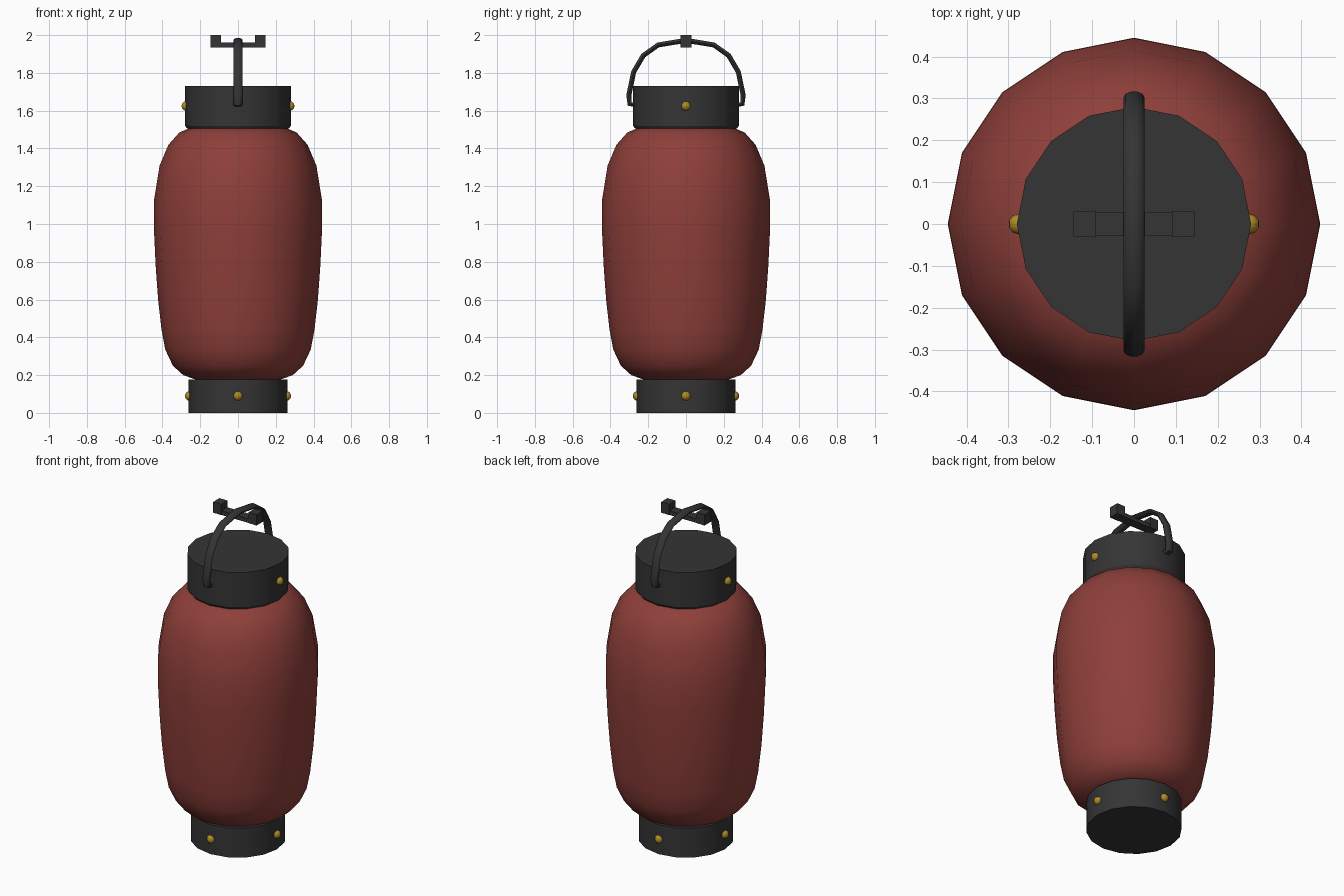
import bpy, bmesh, math
from mathutils import Vector

if "Cube" in bpy.data.objects:
    bpy.data.objects.remove(bpy.data.objects["Cube"])


def material(name, rgb):
    m = bpy.data.materials.new(name)
    m.diffuse_color = (*rgb, 1)
    m.use_nodes = True
    m.node_tree.nodes["Principled BSDF"].inputs["Base Color"].default_value = m.diffuse_color
    return m


RED = material("red paper", (0.27, 0.05, 0.042))
BLACK = material("black lacquer", (0.035, 0.035, 0.035))
GOLD = material("gold", (0.42, 0.25, 0.02))


def finish(bm, name, mat, angle=None):
    bmesh.ops.recalc_face_normals(bm, faces=bm.faces)
    me = bpy.data.meshes.new(name)
    bm.to_mesh(me)
    bm.free()
    ob = bpy.data.objects.new(name, me)
    bpy.context.collection.objects.link(ob)
    me.materials.append(mat)
    if angle:
        bpy.ops.object.select_all(action='DESELECT')
        ob.select_set(True)
        bpy.context.view_layer.objects.active = ob
        bpy.ops.object.shade_smooth_by_angle(angle=math.radians(angle))
    return ob


def skin(rings, name, mat, angle):
    """Joins equal rings of points into a closed, capped solid."""
    bm = bmesh.new()
    vs = [[bm.verts.new(p) for p in ring] for ring in rings]
    n = len(vs[0])
    for a, b in zip(vs, vs[1:]):
        for i in range(n):
            j = (i + 1) % n
            bm.faces.new((a[i], a[j], b[j], b[i]))
    bm.faces.new(vs[0])
    bm.faces.new(vs[-1])
    return finish(bm, name, mat, angle)


def lathe(profile, name, mat, angle, n=16):
    turn = [math.tau * i / n for i in range(n)]
    return skin([[(r * math.cos(a), r * math.sin(a), z) for a in turn]
                 for r, z in profile], name, mat, angle)


def box(name, lo, hi):
    bm = bmesh.new()
    bmesh.ops.create_cube(bm, size=1)
    for v in bm.verts:
        v.co = [l + (h - l) * (c + 0.5) for l, h, c in zip(lo, hi, v.co)]
    return finish(bm, name, BLACK)


def stud(name, x, y, z):
    bm = bmesh.new()
    bmesh.ops.create_uvsphere(bm, u_segments=10, v_segments=8, radius=0.025)
    bmesh.ops.translate(bm, verts=bm.verts, vec=(x, y, z))
    finish(bm, name, GOLD, 60)


# Paper body
lathe([(0.22, 0.175), (0.29, 0.20), (0.345, 0.25), (0.385, 0.335), (0.405, 0.44),
       (0.423, 0.60), (0.436, 0.78), (0.445, 0.97), (0.444, 1.13), (0.415, 1.31),
       (0.368, 1.42), (0.31, 1.485), (0.24, 1.515)], "paper_body", RED, 60)

# Lacquered end caps
lathe([(0.262, 0), (0.262, 0.178)], "bottom_cap", BLACK, 30)
lathe([(0.27, 1.505), (0.28, 1.52), (0.28, 1.73)], "top_cap", BLACK, 30)

# Gold studs
for s in (-1, 1):
    stud("top_stud", s * 0.275, 0, 1.625)
    stud("bottom_stud", s * 0.257, 0, 0.09)
    stud("bottom_stud", 0, s * 0.257, 0.09)

# Arched handle: flattened tube swept in the y-z plane
half = [(0.265, 1.632), (0.298, 1.635), (0.303, 1.68), (0.277, 1.805),
        (0.226, 1.892), (0.147, 1.948)]
path = [Vector((0, y, z)) for y, z in half] + [Vector((0, 0, 1.972))]
path += [Vector((0, -y, z)) for y, z in reversed(half)]
rings = []
for i, p in enumerate(path):
    t = (path[min(i + 1, len(path) - 1)] - path[max(i - 1, 0)]).normalized()
    side = Vector((0, -t.z, t.y))
    rings.append([p + Vector((0.025 * math.cos(a), 0, 0)) + side * 0.014 * math.sin(a)
                  for a in (math.tau * k / 10 for k in range(10))])
skin(rings, "handle", BLACK, 50)

# Hanging bar with two upright end blocks
box("hanging_bar", (-0.10, -0.028, 1.935), (0.10, 0.028, 1.96))
for s in (-1, 1):
    x = s * 0.118
    box("hanging_bar_end", (x - 0.027, -0.03, 1.935), (x + 0.027, 0.03, 2.0))
